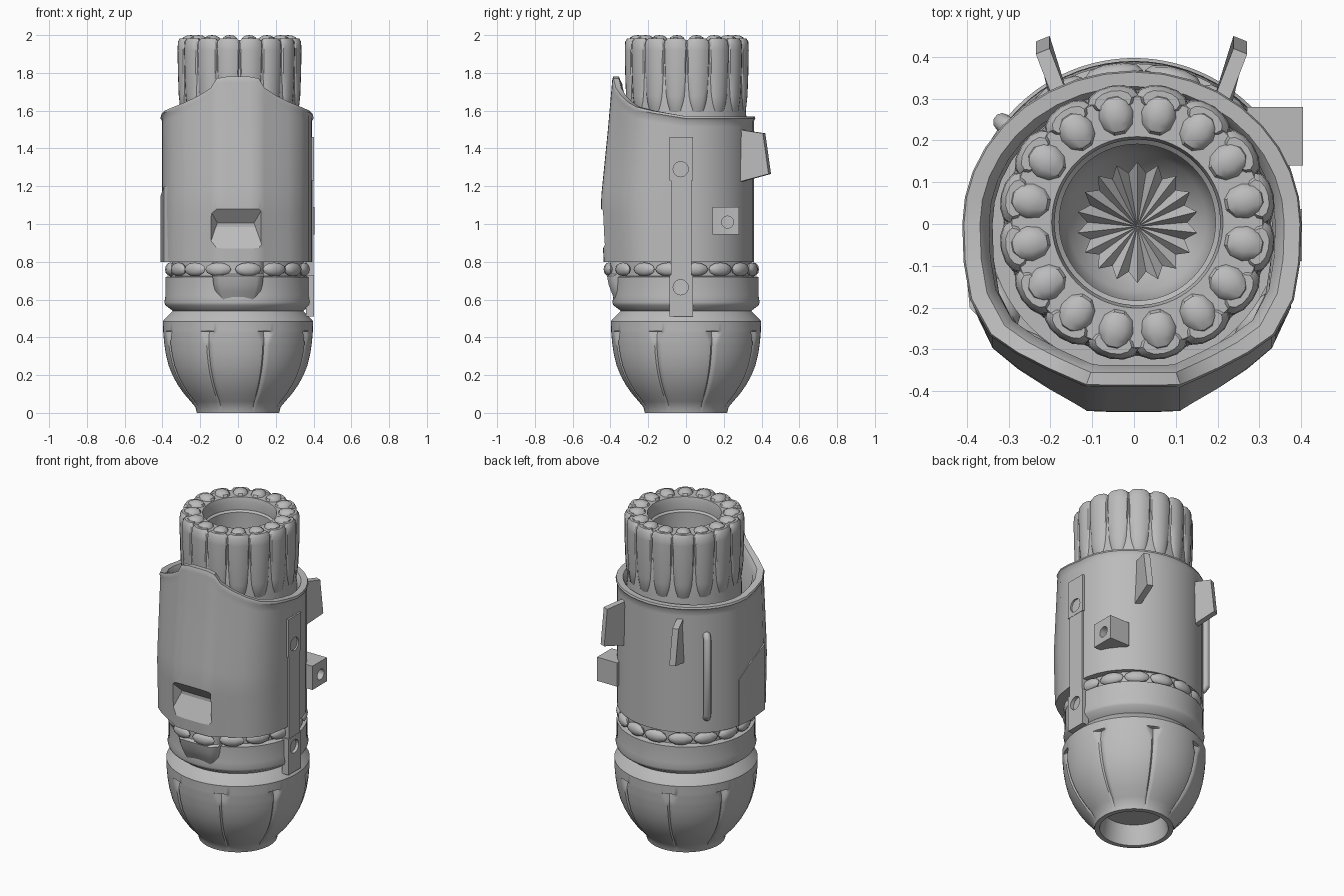
import bpy, bmesh
from math import sin, cos, pi, radians, exp
from mathutils import Vector, Matrix

if "Cube" in bpy.data.objects:
    bpy.data.objects.remove(bpy.data.objects["Cube"], do_unlink=True)

grey = bpy.data.materials.new("light_grey")
grey.use_nodes = True
grey.diffuse_color = (0.5, 0.5, 0.5, 1)
grey.node_tree.nodes["Principled BSDF"].inputs["Base Color"].default_value = (0.5, 0.5, 0.5, 1)


def finish(name, bm, smooth=35):
    bmesh.ops.recalc_face_normals(bm, faces=bm.faces)
    mesh = bpy.data.meshes.new(name)
    bm.to_mesh(mesh)
    bm.free()
    mesh.materials.append(grey)
    ob = bpy.data.objects.new(name, mesh)
    bpy.context.collection.objects.link(ob)
    if smooth:
        bpy.ops.object.select_all(action="DESELECT")
        ob.select_set(True)
        bpy.context.view_layer.objects.active = ob
        bpy.ops.object.shade_smooth_by_angle(angle=radians(smooth))
    return ob


def loft(bm, rings, loop=False):
    """Skin a stack of point rings; cap the ends, or join last to first."""
    vs = [[bm.verts.new(p) for p in ring] for ring in rings]
    n = len(vs[0])
    for a, b in zip(vs, vs[1:] + ([vs[0]] if loop else [])):
        for i in range(n):
            j = (i + 1) % n
            bm.faces.new((a[i], a[j], b[j], b[i]))
    if not loop:
        bm.faces.new(vs[0])
        bm.faces.new(vs[-1])


def lathe(name, profile, n=72, shape=lambda r, z, a: r):
    bm = bmesh.new()
    angles = [2 * pi * i / n for i in range(n)]
    loft(bm, [[(shape(r, z, a) * cos(a), shape(r, z, a) * sin(a), z) for a in angles]
              for r, z in profile])
    return finish(name, bm)


def block(name, lo, hi):
    bm = bmesh.new()
    loft(bm, [[(x, y, z) for x, y in ((lo[0], lo[1]), (hi[0], lo[1]), (hi[0], hi[1]), (lo[0], hi[1]))]
              for z in (lo[2], hi[2])])
    return finish(name, bm, 0)


def cut(ob, bm):
    cutter = finish("cutter", bm, 0)
    cutter.hide_render = True
    cutter.hide_viewport = True
    mod = ob.modifiers.new("cut", "BOOLEAN")
    mod.operation, mod.solver, mod.object = "DIFFERENCE", "EXACT", cutter


def around(count, start=0.0):
    return [radians(start) + 2 * pi * k / count for k in range(count)]


def lerp_table(table, z):
    for (z0, v0), (z1, v1) in zip(table, table[1:]):
        if z <= z1:
            return v0 + (v1 - v0) * max(0, (z - z0) / (z1 - z0))
    return table[-1][1]


# Rounded lower bulb with eight seams, a nick atop each, and a recess underneath
SEAM = 21.5


def petals(r, z, a):
    if r < 0.23 or z > 0.432:
        return r
    d = abs((a - radians(SEAM) + pi / 8) % (pi / 4) - pi / 8)
    groove = 0.011 * exp(-(d / 0.02) ** 2)
    nick = max(0, (z - 0.34) / 0.09 - d / 0.11) * 0.024
    return r - max(groove, nick)


side = [(.225, .03), (.25, .06), (.285, .1), (.32, .15), (.347, .2), (.367, .25), (.382, .31),
        (.391, .37), (.396, .43), (.397, .485)]
height_to_radius = [(z, r) for r, z in side]
nick_rows = [(lerp_table(height_to_radius, z), z) for z in (.34, .355, .385, .4, .415)]
side = sorted(side + nick_rows + [(.396, .434)], key=lambda p: p[1])
lathe("lower_bulb", [(.03, .12), (.17, .12), (.185, .02), (.19, 0), (.218, 0)] + side +
      [(.39, .495), (.345, .54), (.03, .54)], 256, petals)

# Waist collar and inner core
lathe("waist_collar", [(.03, .5), (.34, .5), (.345, .54), (.385, .57), (.39, .585), (.384, .62),
                       (.384, .72), (.35, .725), (.35, .82), (.03, .82)])

# Row of flattened beads under the shell
bm = bmesh.new()
for a in around(16, 7.5):
    r = .362 + .053 * max(0, -sin(a)) ** 6
    m = Matrix.Rotation(a, 4, "Z") @ Matrix.Translation((r, 0, .76)) @ Matrix.Diagonal((.026, .07, .036, 1))
    bmesh.ops.create_uvsphere(bm, u_segments=10, v_segments=6, radius=1, matrix=m)
finish("bead_row", bm)

# Main shell: raised front ridge with a tall collar, round back
half = [(.06, -.447, 1.78), (.11, -.445, 1.77), (.14, -.425, 1.72), (.2, -.39, 1.68), (.27, -.345, 1.645),
        (.33, -.295, 1.62), (.375, -.2, 1.6), (.39, -.1, 1.585)]
half += [(.393 * cos(radians(d)), .36 * sin(radians(d)), 1.57) for d in range(0, 90, 10)]
outline = half + [(0, .36, 1.57)] + [(-1.025 * x, y, z) for x, y, z in reversed(half)]
lean = [(.8, .975), (1.12, 1.01), (1.5, .925), (1.78, .87)]


def shell_ring(t, scale=1.0, flare=1.0):
    ring = []
    for x, y, top in outline:
        z = .8 + t * (top - .8)
        k = lerp_table(lean, z) if y < 0 else flare
        ring.append((x * scale * flare, y * k * scale, z))
    return ring


bm = bmesh.new()
rows = [i / 14 for i in range(14)]
loft(bm, [shell_ring(t) for t in rows] + [shell_ring(.97), shell_ring(.985, 1, 1.02), shell_ring(1, .99, 1.02),
     shell_ring(1, .915), shell_ring(.96, .86), shell_ring(.5, .84), shell_ring(0, .84)], loop=True)
shell = finish("main_shell", bm, 42)

# Scoop in the front ridge
bm = bmesh.new()
loft(bm, [[(-w - .012, y, lo), (w - .012, y, lo), (w * .92 - .012, y, hi), (-w * .92 - .012, y, hi)]
          for y, w, lo, hi in ((-.5, .19, .74, 1.14), (-.385, .105, .985, 1.005))])
cut(shell, bm)

# Chin below the ridge
bm = bmesh.new()
loft(bm, [[(-w, -.3, z), (-w, y + .035, z), (-w * .75, y, z), (w * .75, y, z), (w, y + .035, z), (w, -.3, z)]
          for z, w, y in ((.59, .1, -.375), (.64, .12, -.395), (.68, .13, -.41), (.725, .135, -.418),
                          (.735, .135, -.4), (.81, .135, -.4))])
finish("chin", bm, 50)

# Overlapping flap on one side of the shell
bm = bmesh.new()
edge = ((-.4, .06, 1.08), (-.409, -.04, 1.15), (-.393, -.2, 1.2), (-.32, -.28, 1.2))
loft(bm, [[(x, y, .8), (x, y, z), (x * .9, y * .9, z), (x * .9, y * .9, .8)] for x, y, z in edge])
finish("side_flap", bm)

# Upper tube with a bowl inside
tube = lathe("upper_tube", [(.03, .82), (.32, .82), (.318, 1.55), (.312, 1.6), (.312, 1.95), (.3, 1.975),
                            (.205, 1.975), (.198, 1.95), (.198, 1.9), (.187, 1.89), (.187, 1.58),
                            (.165, 1.5), (.12, 1.45), (.02, 1.43)])

# Tapered ribs around the tube and pebbles on its rim
ribs, pebbles = bmesh.new(), bmesh.new()
for a in around(16, 11.25):
    turn = Matrix.Rotation(a, 4, "Z")
    loft(ribs, [[turn @ Vector((.29 + .035 * s * cos(b) + .008 * s, .064 * s * sin(b), z)) for b in around(12)]
                for s, z in ((.2, 1.57), (.65, 1.6), (.85, 1.68), (.95, 1.8), (1, 1.92),
                             (.95, 1.965), (.7, 1.983))])
    m = turn @ Matrix.Translation((.262, 0, 1.975)) @ Matrix.Diagonal((.05, .042, .025, 1))
    bmesh.ops.create_uvsphere(pebbles, u_segments=10, v_segments=6, radius=1, matrix=m)
tube_parts = [tube, finish("tube_ribs", ribs), finish("rim_pebbles", pebbles)]

# Pleated star at the bottom of the bowl
bm = bmesh.new()
hub = bm.verts.new((0, -.01, 1.48))
tips = [bm.verts.new((r * cos(a), r * sin(a), z)) for k, a in enumerate(around(36, 10))
        for r, z in [((.145, 1.54), (.12, 1.5))[k % 2]]]
for p, q in zip(tips, tips[1:] + tips[:1]):
    bm.faces.new((hub, p, q))
tube_parts.append(finish("bowl_star", bm, 0))
for part in tube_parts:
    part.location = (.008, .004, 0)


def drill(ob, radius, x, y, z):
    bm = bmesh.new()
    m = Matrix.Translation((x, y, z)) @ Matrix.Rotation(pi / 2, 4, "Y")
    bmesh.ops.create_cone(bm, cap_ends=True, segments=20, radius1=radius, radius2=radius, depth=.08, matrix=m)
    cut(ob, bm)


# Side strap with wider ends and two round holes
block("strap_middle", (.36, -.08, .73), (.4, .028, 1.23))
for name, lo, hi, hole in (("strap_lower_end", .51, .73, .665), ("strap_upper_end", 1.23, 1.46, 1.29)):
    drill(block(name, (.36, -.088, lo), (.402, .036, hi)), .04, .42, -.028, hole)

# Side lug with a hole
drill(block("side_lug", (.27, .14, .945), (.405, .28, 1.09)), .032, .4, .22, 1.01)

# Pair of back fins
for name, sign in (("left_fin", 1), ("right_fin", -1)):
    bm = bmesh.new()
    loft(bm, [[(sign * (x + t) + .018, y - t * .4, z) for x, y, z in
               ((.17, .29, 1.5), (.22, .42, 1.48), (.22, .45, 1.265), (.175, .265, 1.215))]
              for t in (0, .033)])
    finish(name, bm, 0)

# Bent grab rail on the back
curve = bpy.data.curves.new("grab_rail", "CURVE")
curve.dimensions = "3D"
curve.bevel_depth = .022
curve.bevel_resolution = 3
line = curve.splines.new("POLY")
path = ((.35, .89), (.385, .895), (.4, .92), (.4, 1.37), (.385, 1.395), (.35, 1.4))
line.points.add(len(path) - 1)
for p, (r, z) in zip(line.points, path):
    p.co = (-r * .79, r * .61, z, 1)
line.use_smooth = True
curve.materials.append(grey)
bpy.context.collection.objects.link(bpy.data.objects.new("grab_rail", curve))
